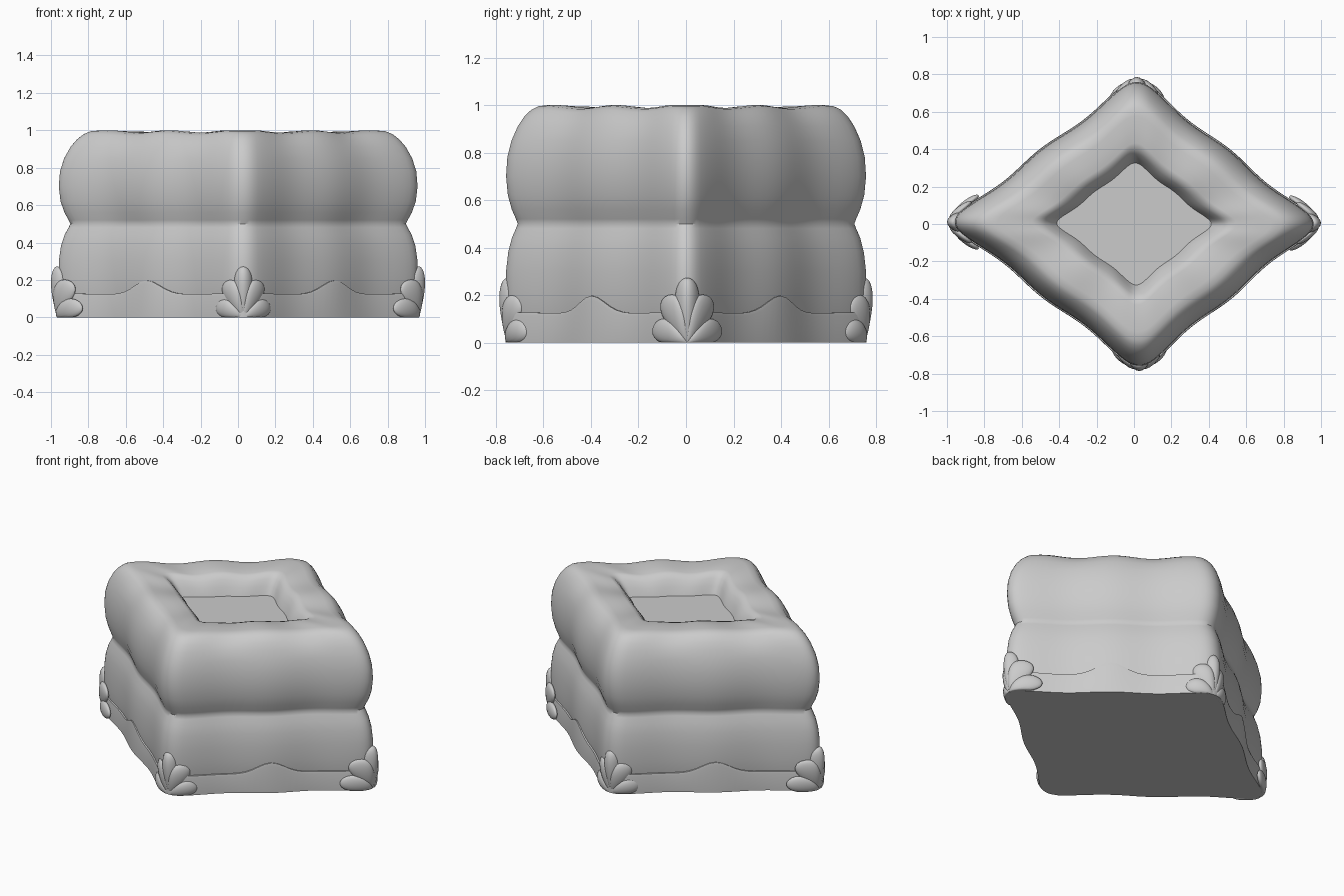
import bpy
import math
from mathutils import Vector

cube = bpy.data.objects.get("Cube")
if cube:
    bpy.data.objects.remove(cube)

# One colour for everything
grey = bpy.data.materials.new("plain grey")
grey.use_nodes = True
COLOUR = (0.6, 0.6, 0.6, 1)
grey.diffuse_color = COLOUR
grey.node_tree.nodes["Principled BSDF"].inputs["Base Color"].default_value = COLOUR

CORNERS = [Vector(c) for c in ((1.0, 0.0), (0.015, 0.79), (-1.0, 0.01), (0.03, -0.79))]
ROUND = 0.08     # share of each side used by a corner
SIDE_STEPS = 28
CORNER_STEPS = 7


def make_object(name, verts, faces, angle=40):
    mesh = bpy.data.meshes.new(name)
    mesh.from_pydata(verts, [], faces)
    mesh.materials.append(grey)
    obj = bpy.data.objects.new(name, mesh)
    bpy.context.collection.objects.link(obj)
    bpy.ops.object.select_all(action='DESELECT')
    obj.select_set(True)
    bpy.context.view_layer.objects.active = obj
    bpy.ops.object.shade_smooth_by_angle(angle=math.radians(angle))
    return obj


def diamond_outline():
    """Rounded diamond with gently wavy sides: (point, share along side)."""
    outline = []
    for i, corner in enumerate(CORNERS):
        before, after = CORNERS[i - 1], CORNERS[(i + 1) % 4]
        start = corner.lerp(before, ROUND)
        end = corner.lerp(after, ROUND)
        for k in range(CORNER_STEPS):
            s = k / CORNER_STEPS
            outline.append((start.lerp(corner, s).lerp(corner.lerp(end, s), s), 0.0))
        far = after.lerp(corner, ROUND)
        along = (far - end).normalized()
        normal = Vector((along.y, -along.x))
        for k in range(SIDE_STEPS):
            u = k / SIDE_STEPS
            wave = 0.009 * (math.cos(4 * math.pi * u) - 1)
            outline.append((end.lerp(far, u) + normal * wave, u))
    return outline


OUTLINE = diamond_outline()


def loft(name, profile, height, cap_first=False, cap_last=False):
    """Stack scaled outlines; height(z, u) gives the level of each point."""
    n = len(OUTLINE)
    verts = [(p.x * s, p.y * s, height(z, u)) for z, s in profile for p, u in OUTLINE]
    faces = []
    for r in range(len(profile) - 1):
        for i in range(n):
            j = (i + 1) % n
            faces.append((r * n + i, r * n + j, r * n + n + j, r * n + n + i))
    if cap_first:
        faces.append(tuple(reversed(range(n))))
    if cap_last:
        faces.append(tuple(range(len(verts) - n, len(verts))))
    return make_object(name, verts, faces)


# Two stacked cushions with a sunken square in the top
cushion_profile = [
    (0.05, 0.97), (0.12, 0.99), (0.2, 1.0), (0.3, 1.0), (0.38, 0.988), (0.44, 0.968),
    (0.48, 0.945), (0.5, 0.935), (0.52, 0.945), (0.56, 0.968), (0.62, 0.99),
    (0.7, 1.0), (0.78, 0.993), (0.85, 0.97), (0.91, 0.935), (0.95, 0.9), (0.98, 0.86),
    (0.995, 0.82), (1.0, 0.76), (0.995, 0.66), (0.993, 0.57), (0.985, 0.53),
    (0.96, 0.495), (0.92, 0.46), (0.87, 0.43)]


def cushion_height(z, u):
    if z < 0.94:
        return z
    return z - 0.006 * (1 - math.cos(4 * math.pi * u))


loft("cushion", cushion_profile, cushion_height, cap_last=True)


# Base skirt with a small peak in the middle of each side
def skirt_height(level, u):
    edge = 0.128 - 0.006 * math.sin(math.pi * u)
    peak = 0.075 * math.exp(-((u - 0.5) / 0.11) ** 2)
    return level * (edge + peak)


loft("base_skirt", [(0, 1.003), (0.9, 1.012), (1, 1.008), (1, 0.95)],
     skirt_height, cap_first=True)

# Scallop shell feet: fans of teardrop lobes bent around the corners
LOBES = [(0, 0.272, 0.05), (23, 0.215, 0.052), (-23, 0.215, 0.052),
         (63, 0.158, 0.05), (-63, 0.158, 0.05)]
RINGS, SEGMENTS = 20, 20


def shell_foot(name, out, centre, reach, slope):
    side = Vector((-out.y, out.x))
    verts, faces = [], []
    for angle, length, width in LOBES:
        sin_a, cos_a = math.sin(math.radians(angle)), math.cos(math.radians(angle))
        first = len(verts)
        for r in range(RINGS + 1):
            s = (1 - math.cos(math.pi * r / RINGS)) / 2
            radius = 2 * math.sqrt(max(s * (1 - s), 0))
            dist = length * s ** 0.55
            for k in range(SEGMENTS):
                turn = 2 * math.pi * k / SEGMENTS
                across = width * radius * math.cos(turn)
                depth = 0.034 * radius * math.sin(turn)
                a = dist * sin_a + across * cos_a
                z = max(dist * cos_a - across * sin_a, 0)
                bend = slope * (math.hypot(a, 0.05) - 0.05)
                p = out * (reach - bend + depth) + side * (a + centre)
                verts.append((p.x, p.y, z))
        for r in range(RINGS):
            for k in range(SEGMENTS):
                j = (k + 1) % SEGMENTS
                q = first + r * SEGMENTS
                faces.append((q + k, q + SEGMENTS + k, q + SEGMENTS + j, q + j))
    make_object(name, verts, faces, 60)


shell_foot("left_shell_foot", Vector((1, 0)), 0.005, 0.966, 1.2)
shell_foot("right_shell_foot", Vector((-1, 0)), -0.01, 0.966, 1.2)
shell_foot("back_shell_foot", Vector((0, 1)), -0.015, 0.752, 0.79)
shell_foot("front_shell_foot", Vector((0, -1)), 0.028, 0.752, 0.79)
